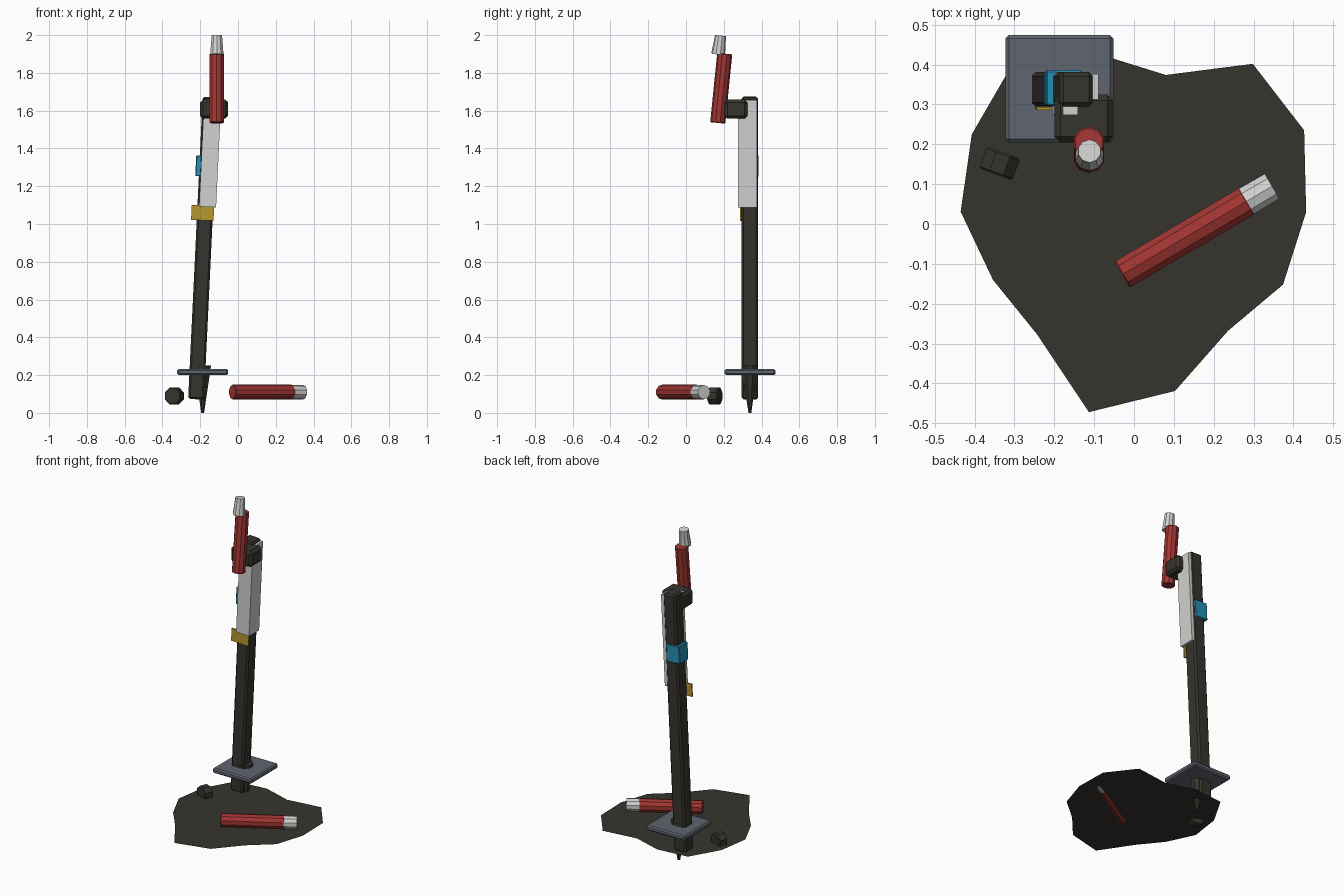
import bpy, bmesh, math
from mathutils import Vector, Matrix

if "Cube" in bpy.data.objects:
    bpy.data.objects.remove(bpy.data.objects["Cube"])


def mat(name, r, g, b):
    m = bpy.data.materials.new(name)
    m.diffuse_color = (r, g, b, 1)
    m.use_nodes = True
    m.node_tree.nodes["Principled BSDF"].inputs["Base Color"].default_value = m.diffuse_color
    return m


DARK = mat("dark_olive", 0.036, 0.034, 0.026)
RED = mat("red", 0.36, 0.036, 0.032)
WHITE = mat("off_white", 0.64, 0.64, 0.63)
BLUE = mat("cyan_blue", 0.02, 0.28, 0.46)
YELLOW = mat("mustard", 0.46, 0.31, 0.03)
GREY = mat("slate_grey", 0.115, 0.13, 0.16)


def finish(bm, name, material, matrix=Matrix(), bevel=0):
    bmesh.ops.recalc_face_normals(bm, faces=bm.faces)
    me = bpy.data.meshes.new(name)
    bm.to_mesh(me)
    bm.free()
    me.materials.append(material)
    ob = bpy.data.objects.new(name, me)
    ob.matrix_world = matrix
    bpy.context.collection.objects.link(ob)
    if bevel:
        mod = ob.modifiers.new("bevel", 'BEVEL')
        mod.width = bevel
        mod.segments = 1
        mod.limit_method = 'ANGLE'
        mod.angle_limit = math.radians(50)
    return ob


def box(name, material, lo, hi, bevel=0, frame=Matrix()):
    lo, hi = Vector(lo), Vector(hi)
    bm = bmesh.new()
    bmesh.ops.create_cube(bm, size=1)
    bmesh.ops.scale(bm, vec=hi - lo, verts=bm.verts)
    return finish(bm, name, material, frame @ Matrix.Translation((lo + hi) / 2), bevel)


def rod(name, material, a, b, r1, r2, sides, bevel=0, spin=0):
    """Tapered prism running from point a to point b."""
    a, b = Vector(a), Vector(b)
    bm = bmesh.new()
    bmesh.ops.create_cone(bm, cap_ends=True, segments=sides, radius1=r1, radius2=r2,
                          depth=(b - a).length)
    turn = (b - a).to_track_quat('Z', 'Y').to_matrix().to_4x4()
    return finish(bm, name, material,
                  Matrix.Translation((a + b) / 2) @ turn @ Matrix.Rotation(spin, 4, 'Z'), bevel)


# Ragged flat patch of soil
outline = [(.432, .03), (.427, .235), (.298, .402), (.08, .374), (-.10, .43), (-.30, .41),
           (-.407, .225), (-.435, .031), (-.354, -.14), (-.244, -.276), (-.113, -.472),
           (.103, -.419), (.236, -.268), (.374, -.152)]
bm = bmesh.new()
bm.faces.new([bm.verts.new((x, y, 0.075)) for x, y in outline])
finish(bm, "soil_patch", DARK)

# Leaning post and the parts fixed along it (local z runs up the post)
LEAN = Matrix.Translation((-0.222, 0.338, 0.072)) @ Matrix.Rotation(math.radians(2.75), 4, 'Y')
box("post", DARK, (-.042, -.043, 0), (.042, .043, 1.602), 0.010, LEAN)
box("sleeve_panel", WHITE, (-.033, -.063, 1.02), (.057, .038, 1.588), 0, LEAN)
box("blue_band", BLUE, (-.061, -.041, 1.18), (.030, .047, 1.29), 0.004, LEAN)
box("yellow_tag", YELLOW, (-.072, -.052, .948), (.047, -.044, 1.027), 0, LEAN)

# Ground spike and foot plate
rod("ground_spike", DARK, (-.187, .338, 0), (-.187, .338, .25), .008, .048, 8,
    spin=math.radians(22.5))
box("foot_plate", GREY, (-.322, .205, .2), (-.052, .474, .232), 0.008)

# Clamp block holding the upright flare
box("clamp", DARK, (-.2, .205, 1.558), (-.052, .325, 1.658), 0.015)

# Upright flare with tapered cap
rod("upright_flare", RED, (-.113, .168, 1.535), (-.113, .205, 1.902), .040, .040, 10, 0.004)
rod("upright_flare_cap", WHITE, (-.112, .170, 1.897), (-.112, .183, 1.998), .037, .029, 10)

# Fallen flare on the soil
d = Vector((math.cos(math.radians(30.5)), math.sin(math.radians(30.5)), 0))
start = Vector((-.03, -.127, .11))
rod("fallen_flare", RED, start, start + d * .365, .040, .040, 10, 0.004)
rod("fallen_flare_cap", WHITE, start + d * .362, start + d * .437, .039, .038, 10)

# Loose chunk lying on the soil
c = Vector((-.337, .152, .09))
axis = Vector((math.sin(math.radians(20)), math.cos(math.radians(20)), 0)) * .029
rod("loose_chunk", DARK, c - axis, c + axis, .048, .048, 8, 0.005, math.radians(22.5))
